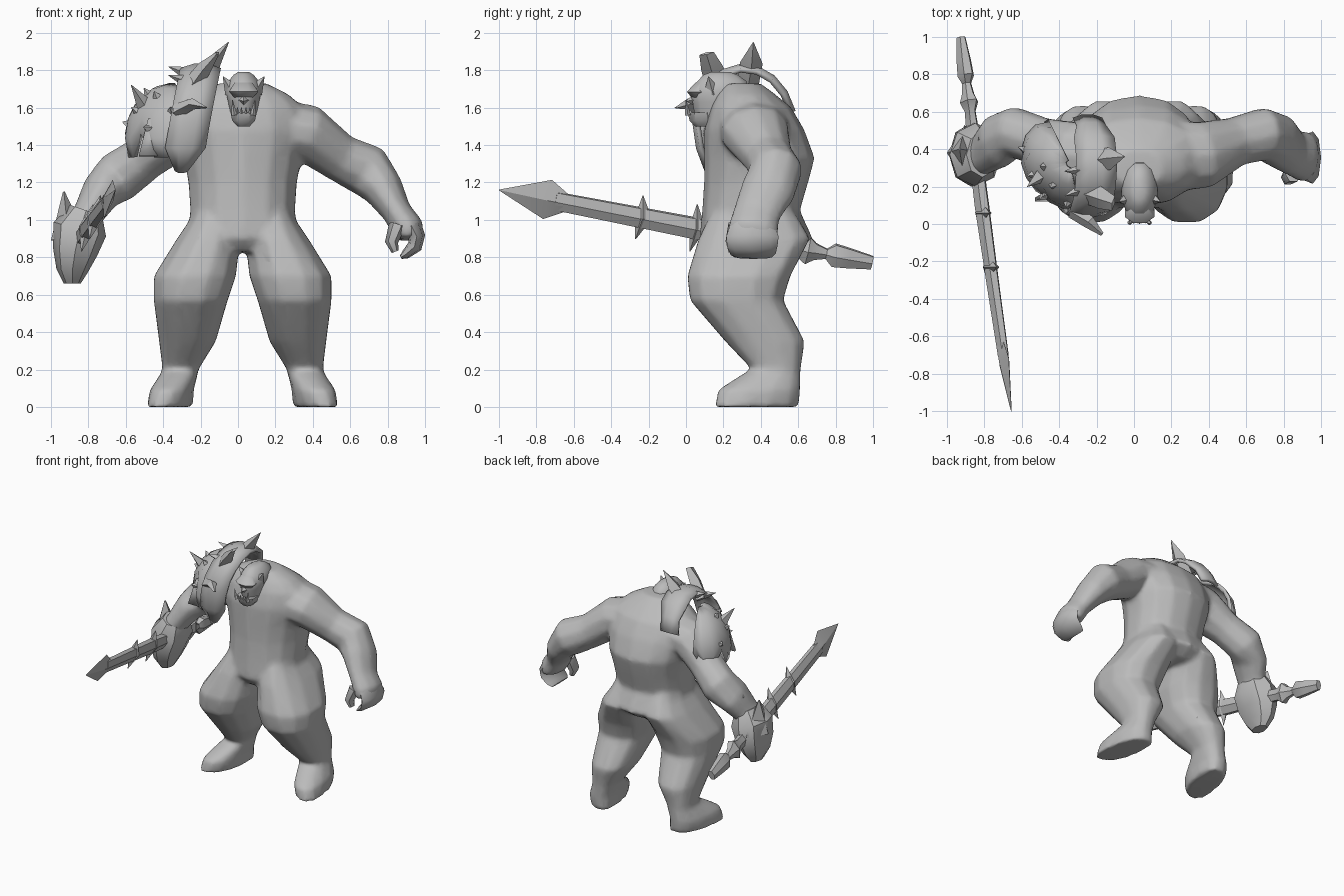
import bpy, bmesh, math
from mathutils import Vector as V

if "Cube" in bpy.data.objects:
    bpy.data.objects.remove(bpy.data.objects["Cube"])

mat = bpy.data.materials.new("stone_grey")
mat.diffuse_color = (0.5, 0.5, 0.5, 1)
mat.use_nodes = True
mat.node_tree.nodes["Principled BSDF"].inputs["Base Color"].default_value = mat.diffuse_color


def finish(name, verts, faces, angle=50):
    me = bpy.data.meshes.new(name)
    me.from_pydata([tuple(v) for v in verts], [], faces)
    bm = bmesh.new()
    bm.from_mesh(me)
    bmesh.ops.recalc_face_normals(bm, faces=bm.faces)
    bm.to_mesh(me)
    bm.free()
    ob = bpy.data.objects.new(name, me)
    bpy.context.collection.objects.link(ob)
    me.materials.append(mat)
    bpy.ops.object.select_all(action='DESELECT')
    ob.select_set(True)
    bpy.context.view_layer.objects.active = ob
    bpy.ops.object.shade_smooth_by_angle(angle=math.radians(angle))
    return ob


def skin(name, rings, angle=50):
    n = len(rings[0])
    verts = [p for r in rings for p in r]
    faces = [(i * n + j, i * n + (j + 1) % n, (i + 1) * n + (j + 1) % n, (i + 1) * n + j)
             for i in range(len(rings) - 1) for j in range(n)]
    faces += [tuple(range(n)), tuple(range(len(verts) - n, len(verts)))]
    return finish(name, verts, faces, angle)


def stack(name, levels, n=12, power=0.85, angle=60, shear=0):
    """Horizontal rings: (z, x min, x max, y min, y max); shear turns low rings outward."""
    def soft(v):
        return math.copysign(abs(v) ** power, v)
    rings = []
    for z, x0, x1, y0, y1 in levels:
        ring = []
        for k in range(n):
            a = 2 * math.pi * (k + .5) / n
            turn = shear * max(0, .2 - z) / .2 * -math.sin(a)
            ring.append(V(((x0 + x1) / 2 + (x1 - x0) / 2 * soft(math.cos(a)) + turn,
                           (y0 + y1) / 2 + (y1 - y0) / 2 * soft(math.sin(a)), z)))
        rings.append(ring)
    return skin(name, rings, angle)


def tube(name, path, n=8, ref=(0, 1, 0), angle=55):
    """Rings along a path: (point, radius across, radius along ref)."""
    rings, pts = [], [V(p[0]) for p in path]
    for i, (_, ra, rb) in enumerate(path):
        t = (pts[min(i + 1, len(pts) - 1)] - pts[max(i - 1, 0)]).normalized()
        s = t.cross(V(ref)).normalized()
        b = s.cross(t)
        rings.append([pts[i] + s * ra * math.cos(2 * math.pi * k / n)
                      + b * rb * math.sin(2 * math.pi * k / n) for k in range(n)])
    return skin(name, rings, angle)


def spike(name, base, tip, r, n=4, flat=1.0):
    ref = (1, 0, 0) if abs(V(tip)[0] - V(base)[0]) < .05 else (0, 1, 0)
    return tube(name, [(base, r, r * flat), (tip, .002, .002)], n, ref, 25)


def sheet(name, fn, nu, nv, thick=.02):
    verts = [fn(i / nu, j / nv) for i in range(nu + 1) for j in range(nv + 1)]
    w = nv + 1
    faces = [(i * w + j, i * w + j + 1, (i + 1) * w + j + 1, (i + 1) * w + j)
             for i in range(nu) for j in range(nv)]
    ob = finish(name, verts, faces, 40)
    m = ob.modifiers.new("thickness", 'SOLIDIFY')
    m.thickness, m.offset = thick, 0
    return ob


# Torso
C = .025
body = [stack("torso", [(z, C - w, C + w, f, b) for z, w, f, b in [
    (.83, .17, .13, .58), (.9, .3, .07, .68), (1.05, .285, .085, .61), (1.2, .295, .095, .655),
    (1.33, .32, .095, .69), (1.48, .35, .095, .635), (1.6, .33, .125, .565),
    (1.67, .25, .16, .48), (1.73, .13, .2, .4)]], 14, .92)]

# Legs and feet
LEG = [(1.13, .08, .24, .2, .52), (1.0, .04, .285, .11, .61), (.9, .01, .355, .06, .67),
       (.7, .03, .48, .0, .565), (.57, .075, .48, .015, .525), (.35, .14, .45, .205, .64),
       (.2, .235, .43, .35, .615), (.17, .24, .445, .29, .615), (.09, .265, .495, .165, .615),
       (0, .275, .5, .15, .61)]
for side, s in (("right", -1), ("left", 1)):
    body.append(stack(side + "_leg", [(z, *sorted((C + s * a, C + s * b)), f, k)
                                      for z, a, b, f, k in LEG], 12, .85, 60, .05 * s))

# Arms
body.append(tube("left_arm", [
    ((.16, .36, 1.5), .155, .2), ((.37, .37, 1.465), .155, .185), ((.54, .44, 1.335), .13, .135),
    ((.69, .48, 1.265), .145, .145), ((.78, .44, 1.16), .11, .15),
    ((.85, .38, 1.04), .08, .13), ((.91, .36, .95), .09, .14), ((.92, .355, .9), .07, .135)], 10))
body.append(tube("right_arm", [
    ((-.12, .36, 1.5), .155, .2), ((-.34, .37, 1.465), .155, .185), ((-.5, .44, 1.33), .125, .135),
    ((-.64, .49, 1.23), .14, .14), ((-.73, .44, 1.15), .11, .15),
    ((-.8, .38, 1.03), .085, .12), ((-.86, .36, .92), .1, .12)], 10))

# Merge the body into one continuous skin
bpy.ops.object.select_all(action='DESELECT')
for ob in body:
    ob.select_set(True)
bpy.context.view_layer.objects.active = body[0]
bpy.ops.object.join()
body[0].name = "body"
for m in list(body[0].modifiers):
    body[0].modifiers.remove(m)
m = body[0].modifiers.new("merge", 'REMESH')
m.mode, m.voxel_size, m.use_smooth_shade = 'VOXEL', .016, True
m = body[0].modifiers.new("blend", 'SMOOTH')
m.factor, m.iterations = .5, 12
m = body[0].modifiers.new("reduce", 'DECIMATE')
m.ratio = .25

# Left hand
tube("mitten", [((.925, .355, .97), .055, .12), ((.955, .355, .91), .045, .14), ((.945, .355, .86), .04, .135),
                ((.895, .36, .815), .025, .12), ((.87, .36, .8), .01, .1)], 8)
tube("thumb", [((.85, .27, .97), .045, .05), ((.82, .25, .88), .035, .045), ((.84, .25, .83), .02, .025)], 6)

# Right fist with flared cuff
tube("fist", [((-.81, .37, 1.05), .09, .12), ((-.845, .37, .95), .145, .17), ((-.87, .37, .83), .12, .17),
              ((-.885, .37, .73), .085, .13), ((-.885, .37, .66), .045, .07)], 8, angle=35)
tube("cuff_point", [((-.905, .38, .9), .095, .15), ((-.93, .4, 1.15), .005, .01)], 4, angle=25)

# Spear: shaft, blade, thorns and butt along one sloping line
def on_shaft(y):
    return V((-.8 - .125 * y if y > 0 else -.8 - .145 * y, y, .965 - .195 * y))

UP = V((.25, 0, 1)).normalized()
tube("spear_shaft", [(on_shaft(y), a, b) for y, a, b in [
    (-.7, .03, .055), (-.3, .035, .06), (.1, .04, .065), (.5, .035, .05), (.6, .03, .05),
    (.65, .05, .085), (.69, .035, .05), (.75, .025, .03), (.79, .045, .07),
    (.87, .04, .06), (.995, .025, .04)]], 6, UP, 35)
tube("spear_blade", [(on_shaft(y), a, b) for y, a, b in [
    (-.64, .03, .05), (-.74, .028, .11), (-1, .002, .002)]], 4, UP, 20)
for y, h in ((-.25, .12), (.04, .13)):
    for s in (1, -1):
        p = on_shaft(y)
        spike("shaft_thorn", p + V((0, .02, 0)), p + UP * s * h + V((0, .02 * s, 0)), .045, 4)

# Head with neck, jaw, brow, ears and teeth
stack("head", [(z, .03 - w, .03 + w, f, b) for z, w, f, b in [
    (1.52, .055, .07, .2), (1.57, .075, .04, .3), (1.63, .085, .03, .34), (1.69, .1, .015, .34),
    (1.74, .085, .055, .33), (1.775, .055, .09, .28), (1.79, .03, .13, .24)]], 12, 1, 50)
stack("jaw", [(z, .03 - w, .03 + w, f, .15) for z, w, f in [
    (1.5, .035, .045), (1.53, .065, .015), (1.575, .075, .005)]], 8, .8, 40)
stack("brow", [(z, .03 - w, .03 + w, f, .12) for z, w, f in [
    (1.65, .05, .03), (1.685, .085, .0), (1.735, .05, .05)]], 8, 1, 50)
spike("nose", (.03, .04, 1.64), (.03, .0, 1.635), .03)
for s in (1, -1):
    spike("ear", (.03 + s * .06, .14, 1.69), (.03 + s * .11, .12, 1.765), .045)
    spike("tusk", (.03 + s * .05, .01, 1.56), (.03 + s * .06, .0, 1.64), .016)
    for d in (.012, .033):
        spike("tooth", (.03 + s * d, .01, 1.57), (.03 + s * d, .005, 1.6), .008)

# Shoulder armour: jagged outer shell, its front swung toward the chest
def dome(a, e, k=1.0):
    a, e = math.radians(a), math.radians(e)
    return V((-.34 - .25 * k * math.sin(a) * math.cos(e) + .05 * math.cos(a) * math.cos(e),
              .32 - .24 * k * math.cos(a) * math.cos(e), 1.44 + .28 * k * math.sin(e)))

def outer(u, v):
    low = -22 if round(u * 9) % 3 else 5
    return dome(165 * u, low + (85 - low) * v)

sheet("shoulder_shell", outer, 9, 5, .025)

# Raised collar arch, hanging to a point in front
def arch(u, v):
    t = math.radians(-28 + 190 * u)
    r = 1 + .08 * math.sin(math.pi * v)
    w = .03 if u < .05 else .105 if u < .85 else .075
    drop = max(0, .25 - u) * 4
    return V((-.27 + w * (v - .5) * 2 + .07 * math.sin(t),
              .31 - .26 * r * math.cos(t) + .05 * drop,
              1.47 + .33 * r * math.sin(t) - .05 * drop))

sheet("collar_arch", arch, 10, 3, .025)
sheet("hanging_flap", lambda u, v: V((-.48 + .1 * u - .05 * (1 - v), .13 + .03 * v, 1.34 + .2 * v)), 1, 2)

# Horns, claw and studs on the armour
tube("tall_horn", [((-.22, .33, 1.73), .05, .06), ((-.13, .35, 1.84), .04, .06), ((-.05, .36, 1.95), .002, .002)], 4, angle=25)
tube("front_horn", [((-.26, .17, 1.7), .05, .06), ((-.18, .14, 1.81), .04, .06), ((-.11, .11, 1.89), .01, .04)], 4, angle=25)
tube("curled_claw", [((-.33, .07, 1.58), .04, .04), ((-.24, .01, 1.62), .03, .035), ((-.17, -.055, 1.6), .004, .01)], 4, angle=25)
for a, e in ((15, 30), (45, 10), (45, 50), (75, 30), (85, 55), (110, 15)):
    spike("stud", dome(a, e, .98), dome(a, e, 1.15), .03)
spike("side_spike", dome(70, 40, .95), (-.57, .2, 1.72), .045)
for t in (60, 85):
    r = math.radians(t)
    spike("crest_spike", (-.29, .31 - .26 * math.cos(r), 1.46 + .33 * math.sin(r)),
          (-.37, .31 - .32 * math.cos(r), 1.46 + .36 * math.sin(r)), .03)
